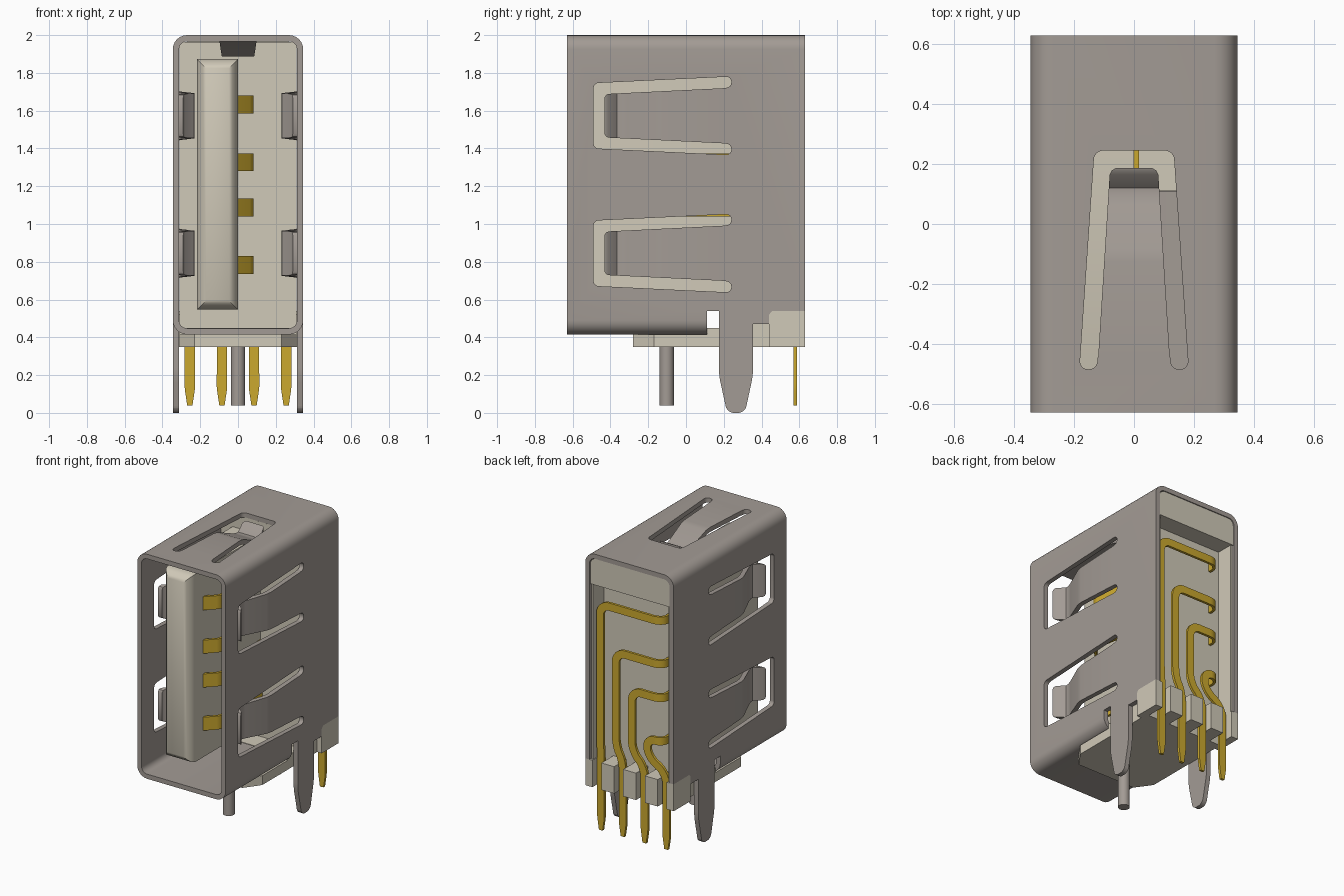
import bpy, bmesh, math
from mathutils import Vector

if "Cube" in bpy.data.objects:
    bpy.data.objects.remove(bpy.data.objects["Cube"], do_unlink=True)


def material(name, rgb):
    m = bpy.data.materials.new(name)
    m.use_nodes = True
    m.diffuse_color = (*rgb, 1)
    b = m.node_tree.nodes["Principled BSDF"]
    b.inputs["Base Color"].default_value = (*rgb, 1)
    b.inputs["Roughness"].default_value = 0.6
    return m


STEEL = material("warm grey steel", (0.365, 0.328, 0.299))
PLASTIC = material("beige plastic", (0.63, 0.585, 0.48))
GOLD = material("gold", (0.60, 0.395, 0.028))


def loft(name, rings, mat=None):
    """Skin a row of matching closed outlines and cap both ends."""
    bm = bmesh.new()
    rings = [[bm.verts.new(p) for p in r] for r in rings]
    n = len(rings[0])
    for a, b in zip(rings, rings[1:]):
        for k in range(n):
            j = (k + 1) % n
            bm.faces.new((a[k], a[j], b[j], b[k]))
    bm.faces.new(rings[0])
    bm.faces.new(rings[-1])
    bmesh.ops.recalc_face_normals(bm, faces=bm.faces)
    me = bpy.data.meshes.new(name)
    bm.to_mesh(me)
    bm.free()
    ob = bpy.data.objects.new(name, me)
    bpy.context.collection.objects.link(ob)
    if mat:
        me.materials.append(mat)
    return ob


def prism(name, pts, axis, a, b, mat=None):
    """Extrude a 2D outline along an axis; the outline uses the other two axes in order."""
    def place(p, t):
        c = list(p)
        c.insert("xyz".index(axis), t)
        return c
    return loft(name, [[place(p, t) for p in pts] for t in (a, b)], mat)


def box(name, x, y, z, mat=None):
    return prism(name, [(x[0], y[0]), (x[1], y[0]), (x[1], y[1]), (x[0], y[1])], "z", *z, mat)


def fillet(pts, r, closed=False, steps=6):
    """Round the corners of a 2D or 3D path with arcs."""
    pts = [Vector(p) for p in pts]
    n, out = len(pts), []
    for i, p in enumerate(pts):
        if not closed and i in (0, n - 1):
            out.append(p)
            continue
        u, v = pts[i - 1] - p, pts[(i + 1) % n] - p
        a = p + u.normalized() * min(r, u.length * 0.48)
        b = p + v.normalized() * min(r, v.length * 0.48)
        for k in range(steps + 1):
            t = k / steps
            wa, wp, wb = (1 - t) ** 2, 1.4142 * t * (1 - t), t ** 2
            out.append((a * wa + p * wp + b * wb) / (wa + wp + wb))
    return out


def ribbon(name, path, width, thick, mat, side=None):
    """Sweep a flat strip along a path; width is a function of the point."""
    rings = []
    for i, p in enumerate(path):
        t = (path[min(i + 1, len(path) - 1)] - path[max(i - 1, 0)]).normalized()
        s = side
        if s is None:
            s = Vector((-t.z, 0, t.x))
            s = s.normalized() if s.length > 0.01 else Vector((0, 0, 1))
        n = t.cross(s).normalized() * thick / 2
        w = s * width(p) / 2
        rings.append([p + q for q in (w + n, w - n, -w - n, n - w)])
    return loft(name, rings, mat)


def cut(ob, cutter):
    m = ob.modifiers.new("cut", "BOOLEAN")
    m.operation, m.solver, m.object = "DIFFERENCE", "EXACT", cutter
    bpy.context.view_layer.objects.active = ob
    bpy.ops.object.modifier_apply(modifier=m.name)
    bpy.data.objects.remove(cutter, do_unlink=True)


def smooth(ob, angle=35):
    bpy.ops.object.select_all(action="DESELECT")
    ob.select_set(True)
    bpy.context.view_layer.objects.active = ob
    bpy.ops.object.shade_smooth_by_angle(angle=math.radians(angle))


def rounded(x, z0, z1, r):
    return fillet([(-x, z0), (x, z0), (x, z1), (-x, z1)], r, True)


# Shell: rounded tube, open at front and back, lower rear edge cut away
W, T = 0.345, 0.033
shell = prism("shell", rounded(W, 0.415, 2.0, 0.075), "y", -0.63, 0.63, STEEL)
cut(shell, prism("bore", rounded(W - T, 0.415 + T, 2.0 - T, 0.042), "y", -0.7, 0.7))
cut(shell, box("rear_cut", (-0.5, 0.5), (0.11, 0.7), (0.3, 0.54)))

# Spring leaf: distance along, inward depth, narrowing of the rounded tip
LEAF = [(0.03, 0, 0), (0.36, 0, 0), (0.40, 0.007, 0), (0.55, 0.07, 0), (0.585, 0.081, 0),
        (0.605, 0.08, 0), (0.65, 0.032, 0), (0.664, 0.024, 0.006), (0.672, 0.022, 0.02)]


def spring(name, place, hole, leaf):
    """place(s, w, d) maps along, across and inward depth to the model."""
    (h0, h1), (l0, l1) = hole, leaf
    # U-shaped slot with round ends, leaving the root of the leaf in the wall
    slot = fillet([(0, -h0), (0.73, -h1), (0.73, h1), (0, h0), (0, l0), (0.06, l0),
                   (0.06, -l0), (0, -l0)], 0.028, True)
    cut(shell, loft("slot", [[place(p.x, p.y, d) for p in slot] for d in (-0.02, 0.06)]))
    rings = []
    for s, d, narrow in LEAF:
        w = l0 + (l1 - l0) * s / 0.67 - narrow
        rings.append([place(s, a, d + b) for a, b in ((-w, 0), (w, 0), (w, T), (-w, T))])
    smooth(loft(name, rings, STEEL), 30)


for sx, sn in ((1, "left"), (-1, "right")):
    for zc, zn in ((1.573, "upper"), (0.845, "lower")):
        spring(f"{sn}_{zn}_spring",
               lambda s, w, d: (sx * (W - d), 0.24 - s, zc + w),
               (0.2075, 0.1725), (0.148, 0.115))
spring("top_spring", lambda s, w, d: (w, -0.485 + s, 2.0 - d),
       (0.182, 0.132), (0.122, 0.08))
smooth(shell)

# Board legs, continuing the side walls downward
LEG = fillet([(0.174, 0.54), (0.174, 0.2), (0.218, 0.0), (0.312, 0.0), (0.355, 0.2),
              (0.355, 0.47)], 0.035) + [(0.44, 0.47), (0.44, 0.52), (0.456, 0.54)]
for s, n in ((1, "left"), (-1, "right")):
    prism(f"{n}_leg", LEG, "x", s * (W - T), s * W, STEEL)

# Locating post
POST = [(0.038 * math.cos(a * math.tau / 24), -0.102 + 0.038 * math.sin(a * math.tau / 24))
        for a in range(24)]
smooth(prism("locating_post", POST, "z", 0.04, 0.38, STEEL))

# Insulator: rear wall, head bar, side ribs, foot and base plate
H = 0.309
box("insulator_wall", (-H, H), (0.25, 0.495), (0.5, 1.964), PLASTIC)
HEAD = [(H, 1.78)] + fillet([(H, 1.8), (H, 1.965), (-H, 1.965), (-H, 1.8)], 0.042) + [(-H, 1.78)]
prism("insulator_head", HEAD, "y", 0.49, 0.626, PLASTIC)
for s, n in ((1, "left"), (-1, "right")):
    box(f"insulator_{n}_rib", sorted((s * 0.295, s * H)), (0.49, 0.615), (0.54, 1.78), PLASTIC)
prism("insulator_foot", [(0.112, 0.35), (0.495, 0.35), (0.495, 0.54), (0.25, 0.54),
                         (0.25, 0.45), (0.112, 0.45)], "x", -H, H, PLASTIC)
prism("base_plate", [(-0.23, -0.28), (0.23, -0.28), (H, -0.17), (H, 0.112), (-H, 0.112),
                     (-H, -0.17)], "z", 0.35, 0.416, PLASTIC)

# Comb blocks between the pins
for k, x in enumerate((-0.17, 0, 0.17)):
    box(f"comb_block_{k + 1}", (x - 0.05, x + 0.05), (0.44, 0.63), (0.35, 0.54), PLASTIC)
for s, n in ((1, "left"), (-1, "right")):
    prism(f"comb_end_{n}", [(0.44, 0.35), (0.63, 0.35), (0.63, 0.54), (0.456, 0.54),
                            (0.44, 0.52)], "x", s * 0.29, s * W, PLASTIC)

# Contact core with a rounded chamfer at the front
smooth(loft("contact_core", [
    [(x, y, z) for x, z in ((-0.217 + i, 0.547 + i), (-i, 0.547 + i),
                            (-i, 1.873 - i), (-0.217 + i, 1.873 - i))]
    for y, i in ((0.26, 0), (-0.48, 0), (-0.505, 0.008), (-0.53, 0.03), (-0.54, 0.048))], PLASTIC))

# Contacts: sprung strip beside the core, then a flat wire down the back to a pin
ROWS = [(1.633, 0.262, 0.255), (1.327, 0.14, 0.085), (1.088, 0.015, -0.085),
        (0.783, -0.105, -0.255)]
Y = 0.578
for k, (z, vx, px) in enumerate(ROWS):
    strip = [(-0.01, -0.39, z), (0.078, -0.3, z), (0.008, 0.08, z), (0.008, 0.3, z)]
    smooth(ribbon(f"contact_{k + 1}", fillet(strip, 0.03), lambda p: 0.095, 0.018, GOLD,
                  Vector((0, 0, 1))), 40)
    wire = [(-0.22, 0.47, z), (-0.22, Y, z), (vx, Y, z), (vx, Y, 0.66), (px, Y, 0.57),
            (px, Y, 0.13), (px, Y, 0.04)]
    smooth(ribbon(f"pin_{k + 1}", fillet(wire, 0.07),
                  lambda p: 0.055 - 0.027 * max(0, min(1, (0.13 - p.z) / 0.09)),
                  0.018, GOLD), 40)
